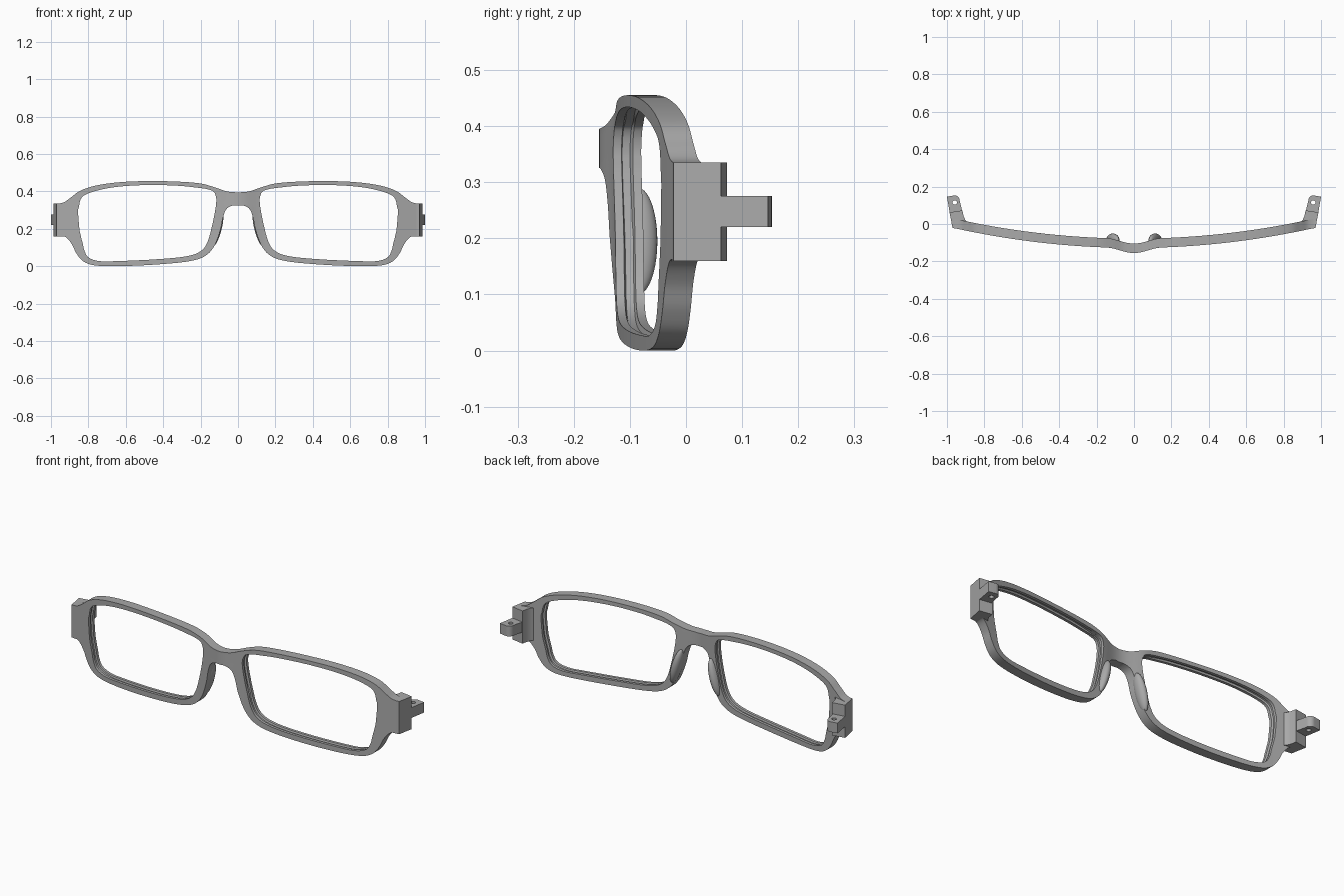
import bpy, bmesh, math
from mathutils import Vector, Matrix

cube = bpy.data.objects.get("Cube")
if cube:
    bpy.data.objects.remove(cube, do_unlink=True)

grey = bpy.data.materials.new("frame grey")
grey.use_nodes = True
COLOUR = (0.4, 0.4, 0.4, 1)
grey.diffuse_color = COLOUR
grey.node_tree.nodes["Principled BSDF"].inputs["Base Color"].default_value = COLOUR


def finish(name, bm, smooth_angle=None):
    """Turn a bmesh into a named, coloured object."""
    bmesh.ops.recalc_face_normals(bm, faces=bm.faces[:])
    mesh = bpy.data.meshes.new(name)
    bm.to_mesh(mesh)
    bm.free()
    mesh.materials.append(grey)
    obj = bpy.data.objects.new(name, mesh)
    bpy.context.collection.objects.link(obj)
    if smooth_angle:
        bpy.ops.object.select_all(action='DESELECT')
        obj.select_set(True)
        bpy.context.view_layer.objects.active = obj
        bpy.ops.object.shade_smooth_by_angle(angle=math.radians(smooth_angle))
    return obj


def spline(points, steps, corners=()):
    """Closed smooth curve through the points, kept sharp at the corners."""
    count = len(points)
    result = []
    for i in range(count):
        a, b, c, d = (Vector(points[(i + k) % count]) for k in (-1, 0, 1, 2))
        if i in corners:
            a = 2 * b - c
        if (i + 1) % count in corners:
            d = 2 * c - b
        for s in range(steps):
            t = s / steps
            result.append(b + 0.5 * t * ((c - a) + t * ((2 * a - 5 * b + 4 * c - d)
                          + t * (3 * (b - c) + d - a))))
    return result


def front_y(x):
    """Wrap curve of the front surface, with the bridge pushed forward."""
    bulge = 0.027 * math.cos(min(x / 0.15, 1) * math.pi / 2) ** 2
    return -0.128 + 0.108 * (x / 0.97) ** 2 - bulge


def prism(name, loops, z0, z1):
    """Vertical prism from plan outlines; later loops become holes."""
    bm = bmesh.new()
    edges = []
    for loop in loops:
        verts = [bm.verts.new((x, y, z0)) for x, y in loop]
        edges += [bm.edges.new((v, verts[i - 1])) for i, v in enumerate(verts)]
    bmesh.ops.triangle_fill(bm, edges=edges, use_beauty=True)
    top = bmesh.ops.extrude_face_region(bm, geom=bm.faces[:])["geom"]
    bmesh.ops.translate(bm, vec=(0, 0, z1 - z0),
                        verts=[g for g in top if isinstance(g, bmesh.types.BMVert)])
    return finish(name, bm, 30)


# Half outline: (outer x, outer z, lens opening x, lens opening z)
RIM = [
    (0, .394, .122, .385), (.06, .4, .135, .402), (.12, .42, .17, .413),
    (.2, .442, .22, .42), (.32, .452, .32, .43), (.47, .455, .47, .434),
    (.62, .45, .62, .427), (.75, .433, .73, .41), (.84, .405, .81, .385),
    (.89, .37, .84, .36), (.93, .342, .85, .32), (.97, .333, .855, .29),
    (.97, .163, .848, .2), (.925, .158, .84, .16), (.89, .12, .83, .12),
    (.865, .07, .82, .08), (.83, .028, .797, .045), (.77, .005, .74, .027),
    (.65, 0, .65, .027), (.45, .008, .45, .036), (.27, .025, .28, .052),
    (.18, .052, .2, .08), (.128, .105, .163, .13), (.095, .19, .14, .21),
    (.08, .26, .127, .27), (.062, .305, .12, .31), (.03, .324, .117, .335),
    (0, .325, .116, .36),
]
STEPS, ACROSS = 6, 6
THICK, GROOVE = 0.05, 0.009
last = len(RIM) - 1
outer = spline([p[:2] for p in RIM], STEPS, (0, 11, 12, last))
inner = spline([p[2:] for p in RIM], STEPS)

# Rims and bridge: a grooved section swept round the lens opening, then mirrored
bm = bmesh.new()
columns = []
for o, i in zip(outer, inner):
    recess = i + (o - i).normalized() * GROOVE
    across = [o.lerp(i, k / ACROSS) for k in range(ACROSS + 1)]
    section = [(p, 0) for p in across]
    section += [(i, 0.3), (recess, 0.36), (recess, 0.64), (i, 0.7)]
    section += [(p, 1) for p in reversed(across)]
    columns.append([bm.verts.new((max(p.x, 0), front_y(p.x) + THICK * depth, p.y))
                    for p, depth in section])
for c, col in enumerate(columns):
    nxt = columns[(c + 1) % len(columns)]
    for k in range(len(col)):
        j = (k + 1) % len(col)
        # The bridge stays open on the centre plane
        if j == 0 and c >= last * STEPS:
            continue
        bm.faces.new((col[k], col[j], nxt[j], nxt[k]))
half = bm.verts[:] + bm.edges[:] + bm.faces[:]
bmesh.ops.mirror(bm, geom=half, axis='X', merge_dist=0.0001)
bmesh.ops.remove_doubles(bm, verts=bm.verts[:], dist=0.0001)
finish("frame_front", bm, 35)

for side, s in (("left", 1), ("right", -1)):
    # End block behind the outer edge of the rim
    block = [(.97, -.022), (.986, .062), (.917, .073), (.912, .045),
             (.902, .022), (.885, .005), (.89, -.03)]
    prism(side + "_end_block", [[(s * x, y) for x, y in block]], 0.16, 0.335)

    # Hinge tab with a rounded inner corner and a screw hole
    corner = [(.958 + .026 * math.cos(a), .127 + .026 * math.sin(a))
              for a in (math.radians(80 + 15 * k) for k in range(8))]
    tab = [(.98, .03), (1, .146)] + corner + [(.914, .05), (.912, .03)]
    hole = [(.958 + .012 * math.cos(a), .115 + .012 * math.sin(a))
            for a in (math.tau * k / 20 for k in range(20))]
    prism(side + "_hinge_tab",
          [[(s * x, y) for x, y in loop] for loop in (tab, hole)], 0.22, 0.275)

    # Nose pad leaning along the inner rim
    bm = bmesh.new()
    bmesh.ops.create_uvsphere(bm, u_segments=32, v_segments=20, radius=1)
    place = (Matrix.Translation((s * .113, -.085, .195))
             @ Matrix.Rotation(-s * .27, 4, 'Y')
             @ Matrix.Diagonal((.024, .034, .098, 1)))
    bm.transform(place)
    finish(side + "_nose_pad", bm, 60)
